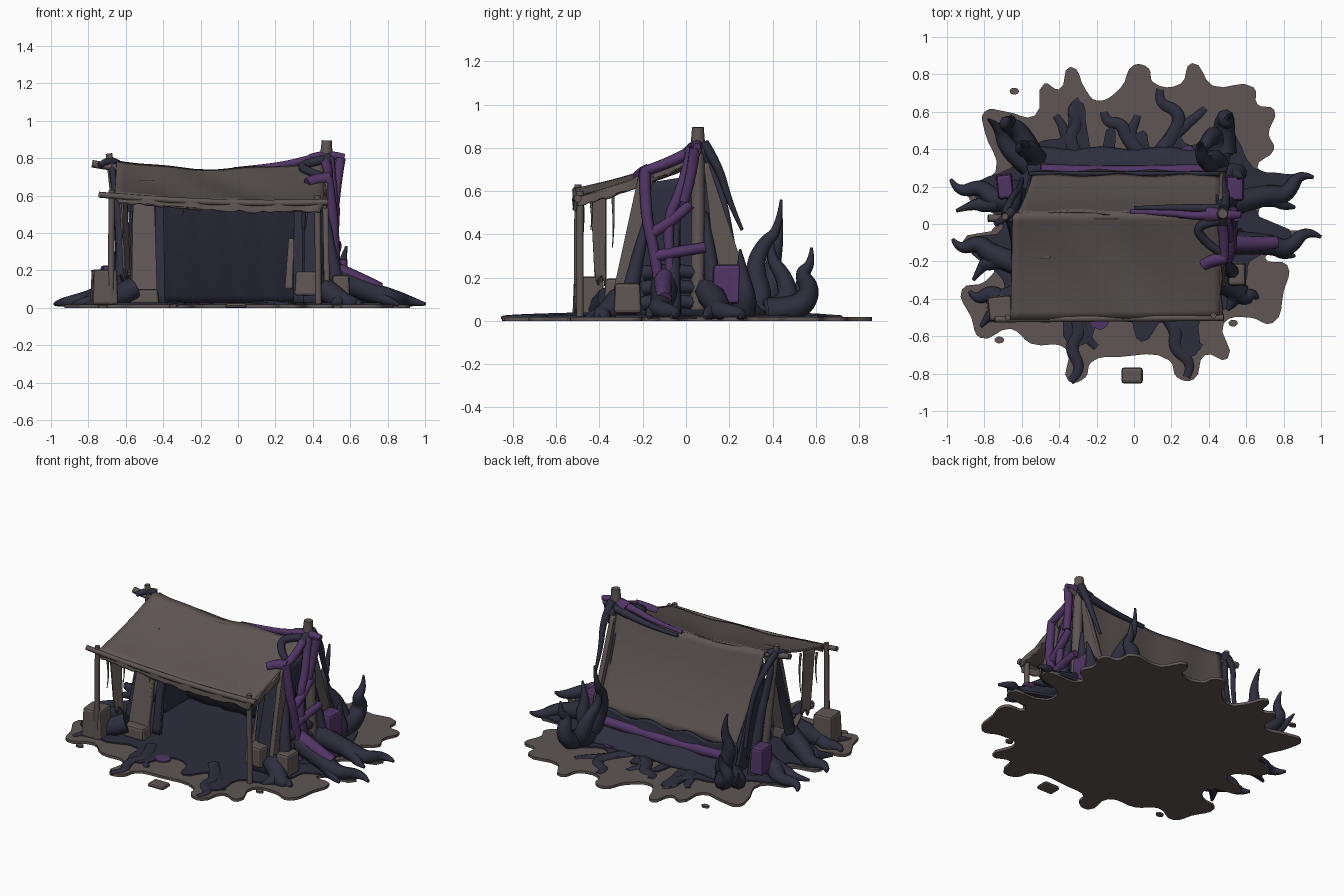
import bpy, bmesh, math, random
from mathutils import Vector
random.seed(4)

def material(name, rgb):
    m = bpy.data.materials.new(name)
    m.diffuse_color = (*rgb, 1)
    return m

BROWN = material("weathered_brown", (0.112, 0.093, 0.088))
NAVY = material("dark_navy", (0.027, 0.027, 0.048))
PURPLE = material("dull_purple", (0.083, 0.036, 0.13))

def add(name, mesh, *mats):
    ob = bpy.data.objects.new(name, mesh)
    bpy.context.collection.objects.link(ob)
    mesh.materials.clear()
    for m in mats:
        mesh.materials.append(m)
    return ob

def from_curve(name, cu, mat, z=0, flat=1, floor=0.0):
    """Turn a curve into a mesh resting on or above the floor height."""
    tmp = bpy.data.objects.new("tmp", cu)
    bpy.context.collection.objects.link(tmp)
    dg = bpy.context.evaluated_depsgraph_get()
    me = bpy.data.meshes.new_from_object(tmp.evaluated_get(dg))
    bpy.data.objects.remove(tmp)
    for v in me.vertices:
        v.co.z = max(floor, (v.co.z + z) * flat)
    return add(name, me, mat)

def tube(name, pts, radii, mat, power=1, flat=1):
    cu = bpy.data.curves.new(name, 'CURVE')
    cu.dimensions = '3D'
    cu.bevel_depth, cu.bevel_resolution, cu.use_fill_caps = 1, 2, True
    s = cu.splines.new('NURBS')
    s.points.add(len(pts) - 1)
    for i, (p, q) in enumerate(zip(s.points, pts)):
        p.co = (*q, 1)
        t = (i / (len(pts) - 1)) ** power
        p.radius = radii[0] * (1 - t) + radii[1] * t
    s.use_endpoint_u, s.order_u, s.resolution_u = True, min(3, len(pts)), 6
    ob = from_curve(name, cu, mat, 0, flat, 0.006)
    ob.data.shade_smooth()
    return ob

def slab(name, pts, bottom, top, mat):
    """Flat rounded blob cut from an outline."""
    cu = bpy.data.curves.new(name, 'CURVE')
    cu.dimensions, cu.fill_mode, cu.extrude = '2D', 'BOTH', (top - bottom) / 2
    s = cu.splines.new('BEZIER')
    s.bezier_points.add(len(pts) - 1)
    s.use_cyclic_u, s.resolution_u = True, 4
    for b, (x, y) in zip(s.bezier_points, pts):
        b.co = (x, y, 0)
        b.handle_left_type = b.handle_right_type = 'AUTO'
    return from_curve(name, cu, mat, (top + bottom) / 2)

def sheet(name, a, b, c, d, mat, thick=0.014, bend=None, ragged=0):
    """Cloth: a-b is the lower edge, d-c the upper; bend(u, v) returns an offset."""
    a, b, c, d = map(Vector, (a, b, c, d))
    bm = bmesh.new()
    n, m = 28, 14
    g = []
    for j in range(m + 1):
        row = []
        for i in range(n + 1):
            u, v = i / n, j / m
            p = a.lerp(b, u).lerp(d.lerp(c, u), v)
            if bend:
                p += Vector(bend(u, v))
            if j == 0:
                p.z += ragged * random.uniform(-1, 1)
            row.append(bm.verts.new(p))
        g.append(row)
    for j in range(m):
        for i in range(n):
            bm.faces.new((g[j][i], g[j][i+1], g[j+1][i+1], g[j+1][i]))
    me = bpy.data.meshes.new(name)
    bm.to_mesh(me)
    me.shade_smooth()
    ob = add(name, me, mat)
    so = ob.modifiers.new("thickness", 'SOLIDIFY')
    so.thickness, so.offset = thick, 0
    return ob

def stone(name, x, y, z, sx, sy, sz, mat, rot=0.1):
    bm = bmesh.new()
    bmesh.ops.create_cube(bm, size=1)
    for v in bm.verts:
        k = 0.9 if v.co.z > 0 else 1
        v.co = (v.co.x * sx * k, v.co.y * sy * k, v.co.z * sz)
    me = bpy.data.meshes.new(name)
    bm.to_mesh(me)
    ob = add(name, me, mat)
    ob.location, ob.rotation_euler = (x, y, z), (0, 0, rot)
    be = ob.modifiers.new("round", 'BEVEL')
    be.width, be.segments = 0.015, 2

# Ground patch with a ragged outline, and the dark stain over it
slab("ground", [(-.53, .58), (-.48, .75), (-.4, .72), (-.34, .84), (-.26, .72), (-.2, .66), (-.07, .73),
    (0, .85), (.08, .83), (.1, .76), (.25, .75), (.31, .86), (.42, .74), (.64, .73), (.66, .64), (.75, .61),
    (.72, .48), (.75, .4), (.66, .3), (.9, .23), (.68, .1), (.68, 0), (.92, -.08), (.7, -.18), (.82, -.22),
    (.8, -.36), (.74, -.53), (.62, -.5), (.48, -.53), (.5, -.72), (.38, -.7), (.32, -.83), (.23, -.82),
    (.19, -.73), (-.07, -.71), (-.23, -.74), (-.26, -.82), (-.35, -.84), (-.36, -.67), (-.55, -.64),
    (-.66, -.56), (-.82, -.61), (-.87, -.5), (-.92, -.35), (-.8, -.31), (-.74, -.2), (-.92, -.1), (-.73, 0),
    (-.9, .18), (-.74, .28), (-.8, .5), (-.8, .6), (-.68, .6)], 0, 0.018, BROWN)
slab("stain", [(-.66, .3), (-.5, .44), (-.38, .47), (-.3, .66), (-.25, .5), (-.2, .38), (-.12, .52), (-.08, .38),
    (.05, .5), (.1, .4), (.2, .5), (.3, .42), (.5, .5), (.64, .3), (.86, .22), (.64, .1), (.86, -.09), (.62, -.2),
    (.6, -.3), (.5, -.45), (.36, -.5), (.33, -.7), (.22, -.68), (.17, -.52), (.04, -.63), (-.03, -.5),
    (-.16, -.48), (-.26, -.64), (-.36, -.63), (-.4, -.48), (-.66, -.5), (-.7, -.3), (-.88, -.1), (-.7, -.02),
    (-.86, .18)], 0.012, 0.027, NAVY)
for x, y in [(-.64, .71), (.53, -.53), (-.72, -.62)]:
    slab("loose_chip", [(x-.025, y), (x, y+.018), (x+.025, y), (x, y-.018)], 0, 0.012, BROWN)
slab("front_purple_patch", [(-.23, -.5), (-.14, -.5), (-.15, -.55), (-.2, -.56)], 0.02, 0.029, PURPLE)
slab("back_purple_patch", [(.24, .37), (.29, .42), (.32, .39), (.28, .35)], 0.03, 0.039, PURPLE)
stone("front_slab", -.01, -.81, .013, .12, .09, .026, BROWN, 0)

# Cloth roof, hems, back panel and dark lining
sheet("canopy", (-.66, -.51, .605), (.46, -.5, .565), (.46, .06, .785), (-.65, .06, .78), BROWN, 0.018,
      lambda u, v: (0, 0, -.045*4*u*(1-u)*v - .015*math.sin(math.pi*v) - .02*math.sin(math.pi*u)*(1-v)
                    + .008*math.sin(14*u + 5*v)*math.sin(math.pi*u)))
sheet("canopy_hem", (-.64, -.515, .565), (.44, -.505, .515), (.46, -.5, .565), (-.66, -.51, .605), BROWN, 0.014,
      lambda u, v: (0, .008*math.sin(30*u), -.02*math.sin(math.pi*u)), .01)
sheet("right_edge_hem", (.465, -.5, .53), (.465, .03, .73), (.46, .05, .785), (.46, -.5, .57), BROWN, 0.014,
      lambda u, v: (.005*math.sin(20*u), 0, -.015*math.sin(math.pi*u)), .01)
sheet("back_panel", (-.54, .26, .19), (.46, .26, .19), (.46, .06, .785), (-.62, .06, .78), BROWN, 0.014,
      lambda u, v: (0, .006*math.sin(17*u+3*v) - .02*math.sin(math.pi*v), -.045*4*u*(1-u)*v))
sheet("back_lining", (-.54, .27, .02), (.46, .27, .02), (.45, .04, .73), (-.58, .04, .73), NAVY, 0.012,
      lambda u, v: (0, .005*math.sin(40*u) - .02*math.sin(math.pi*v), -.05*4*u*(1-u)*v))
sheet("back_skirt", (-.58, .4, .027), (.52, .4, .027), (.48, .27, .2), (-.56, .27, .2), NAVY, 0.02,
      lambda u, v: (0, -.04*math.sin(math.pi*v) + .008*math.sin(21*u)*(1-v), .015*math.sin(23*u)*v))
tube("back_band", [(-.5, .29, .135), (-.25, .28, .12), (.1, .28, .12), (.4, .29, .135)], (.032, .032), PURPLE)

# End walls, flaps and hanging strips
sheet("right_wall", (.45, -.31, .02), (.45, .28, .02), (.445, .09, .68), (.445, -.17, .64), NAVY)
sheet("left_wall", (-.55, .02, .02), (-.55, .28, .02), (-.59, .09, .68), (-.59, .03, .68), NAVY)
sheet("left_front_flap", (-.57, -.33, .02), (-.43, -.33, .02), (-.45, -.17, .68), (-.56, -.17, .68), BROWN, .03)
sheet("right_front_flap", (.35, -.33, .02), (.45, -.33, .02), (.45, -.17, .66), (.36, -.17, .66), NAVY, .03)
sheet("right_flap_strip", (.475, -.34, .12), (.475, -.23, .12), (.465, -.15, .67), (.465, -.22, .67), BROWN, .03)
sheet("right_back_strip", (.475, .14, .2), (.475, .28, .2), (.465, .1, .74), (.465, .08, .74), BROWN, .03)
sheet("left_torn_strip", (-.61, -.42, .2), (-.58, -.37, .18), (-.6, -.37, .63), (-.63, -.44, .6), BROWN, .012,
      None, .03)
for x, y in [(-.42, -.25), (.32, -.26)]:
    sheet("inner_strip", (x-.025, y, .02), (x+.03, y, .02), (x+.02, y+.1, .66), (x-.02, y+.1, .66), NAVY, .025)
sheet("inner_patch", (.25, -.22, .1), (.29, -.22, .1), (.3, -.18, .37), (.27, -.18, .37), BROWN)
for x, y, z, l in [(-.62, -.48, .56, .2), (-.6, -.34, .6, .26), (.36, -.44, .56, .14), (-.3, -.5, .55, .06)]:
    tube("frayed_thread", [(x, y, z), (x+.012, y+.01, z-l/2), (x, y, z-l)], (.008, .002), BROWN)

# Wooden frame
tube("ridge_pole", [(-.78, .03, .77), (-.1, .04, .65), (.56, .05, .79)], (.02, .02), BROWN)
tube("eave_pole", [(-.745, -.51, .605), (-.1, -.505, .545), (.48, -.5, .565)], (.016, .018), BROWN)
tube("left_front_pole", [(-.68, -.5, .02), (-.675, -.5, .63)], (.018, .016), BROWN)
tube("right_front_pole", [(.43, -.49, .02), (.425, -.49, .6)], (.017, .017), BROWN)
tube("left_main_post", [(-.6, .05, .02), (-.65, .04, .5), (-.69, .04, .825)], (.026, .018), BROWN)
tube("right_main_post", [(.5, .055, .05), (.495, .055, .5), (.475, .055, .8)], (.034, .03), BROWN)
tube("right_post_top", [(.47, .055, .76), (.475, .055, .895)], (.038, .027), BROWN)

# Vines binding the frame
for y, t in [(-.22, -.03), (.2, .06)]:
    tube("left_vine_leg", [(-.63, y, .02), (-.62, y*.7, .3), (-.65, t, .6), (-.68, .04, .79)], (.038, .014), NAVY)
tube("left_knot", [(-.74, .0, .76), (-.69, .03, .8), (-.65, .07, .77)], (.016, .026), NAVY)
tube("left_drape", [(-.69, .05, .78), (-.66, .14, .68), (-.6, .2, .45), (-.6, .24, .2)], (.022, .012), NAVY)
tube("right_knot", [(.4, .05, .78), (.47, .05, .82), (.57, .05, .805)], (.045, .018), PURPLE)
tube("right_crown", [(.47, .0, .76), (.49, .06, .86), (.47, .11, .74)], (.03, .028), NAVY)
tube("ridge_vine", [(-.02, .065, .74), (.2, .06, .755), (.35, .04, .785), (.47, .05, .81)], (.012, .028), PURPLE)
tube("back_ridge_vine", [(.0, .085, .72), (.25, .09, .73), (.46, .08, .78)], (.01, .028), NAVY)
tube("roof_vine", [(.46, .02, .79), (.32, .0, .765), (.38, -.1, .725), (.46, -.15, .7)], (.026, .022), NAVY)
tube("roof_purple_vine", [(.37, -.22, .665), (.42, -.19, .69), (.49, -.18, .69)], (.03, .035), PURPLE)
right_vines = [
    [(.48, -.19, .7), (.51, -.19, .5), (.52, -.14, .3), (.53, -.11, .06)],
    [(.49, .03, .8), (.51, -.02, .6), (.51, -.1, .45), (.52, -.06, .12)],
    [(.47, .0, .77), (.49, -.1, .72), (.48, -.2, .69)],
    [(.51, -.17, .4), (.52, -.07, .45), (.52, .02, .54)],
    [(.52, -.14, .3), (.53, -.04, .32), (.53, .09, .34)],
    [(.55, .04, .8), (.53, .03, .68), (.52, -.01, .55)]]
for p in right_vines:
    tube("right_purple_vine", p, (.027, .024), PURPLE)
tube("right_drape", [(.48, .08, .82), (.5, .15, .72), (.48, .2, .55), (.48, .26, .42)], (.028, .008), NAVY)
for y in (-.24, -.06, .12):
    tube("right_navy_root", [(.47, y*.7, .5), (.5, y, .25), (.55, y*1.15, .03)], (.018, .05), NAVY)
for k, z in enumerate((.08, .15, .22)):
    tube("right_lump", [(.49, -.2, z), (.51, -.1, z+.02), (.49, .1, z)], (.035, .03), NAVY)

# Spreading ground roots, each with a fork
side_roots = [((-.58, .13, .14), (-.74, .11, .05), (-.98, .24, .02), (-.95, .07, .015)),
              ((-.6, -.22, .12), (-.76, -.17, .05), (-.97, -.08, .02), (-.86, -.3, .015)),
              ((-.56, -.35, .1), (-.7, -.42, .035), (-.88, -.36, .02), (-.82, -.55, .015)),
              ((.5, .1, .14), (.7, .16, .06), (.96, .25, .02), (.86, .09, .015)),
              ((.48, -.1, .18), (.7, -.1, .08), (1.0, -.07, .02), (.86, -.17, .015)),
              ((.46, -.3, .1), (.56, -.36, .03), (.66, -.4, .02), (.5, -.46, .02))]
flat_roots = [((-.35, -.4, .03), (-.27, -.56, .03), (-.34, -.84, .025), (-.2, -.66, .02)),
              ((.1, -.4, .03), (.24, -.55, .03), (.28, -.82, .025), (.36, -.66, .02)),
              ((-.3, .36, .03), (-.36, .46, .03), (-.29, .66, .025), (-.42, .58, .02)),
              ((.05, .36, .03), (-.04, .46, .03), (-.16, .6, .025), (.02, .58, .02)),
              ((.12, .36, .03), (.24, .5, .03), (.14, .72, .025), (.38, .62, .02))]
for group, r, tip, flat in ((side_roots, .065, .009, 1), (flat_roots, .042, .022, .55)):
    for a, b, c, d in group:
        a, b, c, d = map(Vector, (a, b, c, d))
        side = (c - b).cross(Vector((0, 0, 1))) * .18
        tube("ground_root", [a, b, b.lerp(c, .4) + side, b.lerp(c, .75) - side, c], (r, tip), NAVY, 1.5, flat)
        tube("ground_root_fork", [a.lerp(b, .6), b.lerp(d, .3), b.lerp(d, .6) + side*.5, d], (r*.75, tip),
             NAVY, 1.5, flat)
tube("purple_root_back", [(.52, -.1, .2), (.64, -.11, .155), (.76, -.1, .1)], (.045, .035), PURPLE)

# Upright tentacles behind the tent
tentacles = [[(.46, .28, .04), (.44, .36, .08), (.4, .31, .24), (.36, .36, .36), (.35, .43, .42), (.36, .44, .56)],
             [(.46, .36, .04), (.44, .48, .06), (.4, .46, .2), (.36, .38, .3), (.36, .4, .42)],
             [(.48, .38, .04), (.48, .52, .05), (.49, .58, .14), (.5, .53, .22), (.51, .58, .26), (.51, .58, .34)],
             [(.5, .26, .04), (.57, .28, .1), (.55, .26, .22), (.58, .25, .33)],
             [(-.52, .32, .04), (-.54, .4, .1), (-.61, .4, .26), (-.57, .43, .38), (-.61, .44, .5)],
             [(-.54, .34, .04), (-.6, .5, .06), (-.7, .54, .15), (-.64, .55, .22), (-.66, .58, .3)],
             [(-.56, .32, .04), (-.68, .4, .06), (-.72, .52, .1), (-.78, .56, .2)]]
for p in tentacles:
    tube("tentacle", p, (.068, .006), NAVY, 1.2)

# Anchor stones
stone("left_front_stone", -.715, -.45, .11, .14, .14, .19, BROWN)
stone("left_flap_base", -.5, -.34, .06, .16, .1, .08, BROWN, 0)
stone("right_inner_stone", .37, -.32, .13, .13, .11, .13, BROWN, -.1)
stone("right_stone", .55, -.27, .105, .1, .13, .14, BROWN, 0)
stone("right_purple_stone", .54, .19, .17, .1, .14, .18, PURPLE, 0)
stone("left_purple_stone", -.69, .2, .14, .09, .14, .17, PURPLE, .1)
